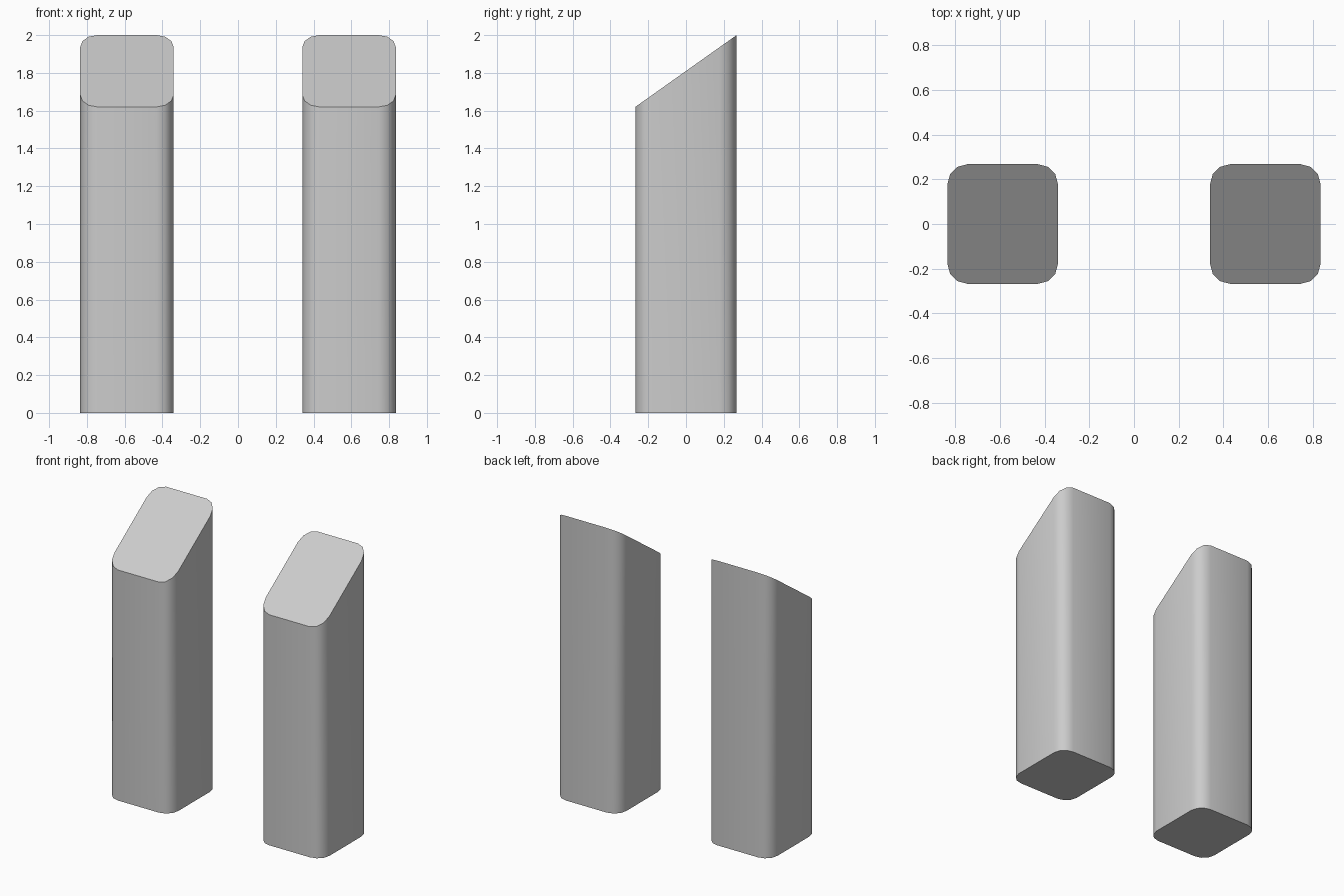
import bpy, bmesh, math

if "Cube" in bpy.data.objects:
    bpy.data.objects.remove(bpy.data.objects["Cube"])

HALF_X, HALF_Y, RADIUS, STEPS = 0.2475, 0.268, 0.09, 3
FRONT_Z, BACK_Z = 1.62, 2.0


def rounded_rect():
    # Outline of the post, counter-clockwise
    pts = []
    for k, (sx, sy) in enumerate([(1, 1), (-1, 1), (-1, -1), (1, -1)]):
        for i in range(STEPS + 1):
            a = math.pi / 2 * (k + i / STEPS)
            pts.append((sx * (HALF_X - RADIUS) + RADIUS * math.cos(a),
                        sy * (HALF_Y - RADIUS) + RADIUS * math.sin(a)))
    return pts


def make_post(name, x):
    bm = bmesh.new()
    base = bm.faces.new([bm.verts.new((px, py, 0)) for px, py in rounded_rect()])
    ext = bmesh.ops.extrude_face_region(bm, geom=[base], use_keep_orig=True)
    # Slanted top, rising from front to back
    for v in ext["geom"]:
        if isinstance(v, bmesh.types.BMVert):
            t = (v.co.y + HALF_Y) / (2 * HALF_Y)
            v.co.z = FRONT_Z + (BACK_Z - FRONT_Z) * t
    bmesh.ops.recalc_face_normals(bm, faces=bm.faces)
    mesh = bpy.data.meshes.new(name)
    bm.to_mesh(mesh)
    bm.free()
    obj = bpy.data.objects.new(name, mesh)
    obj.location.x = x
    bpy.context.collection.objects.link(obj)
    # Smooth corners, sharp rims
    bpy.ops.object.select_all(action='DESELECT')
    obj.select_set(True)
    bpy.context.view_layer.objects.active = obj
    bpy.ops.object.shade_smooth_by_angle(angle=math.radians(40))


# Pair of slant-topped posts
for name, side in (("left_post", -1), ("right_post", 1)):
    make_post(name, side * 0.588)
